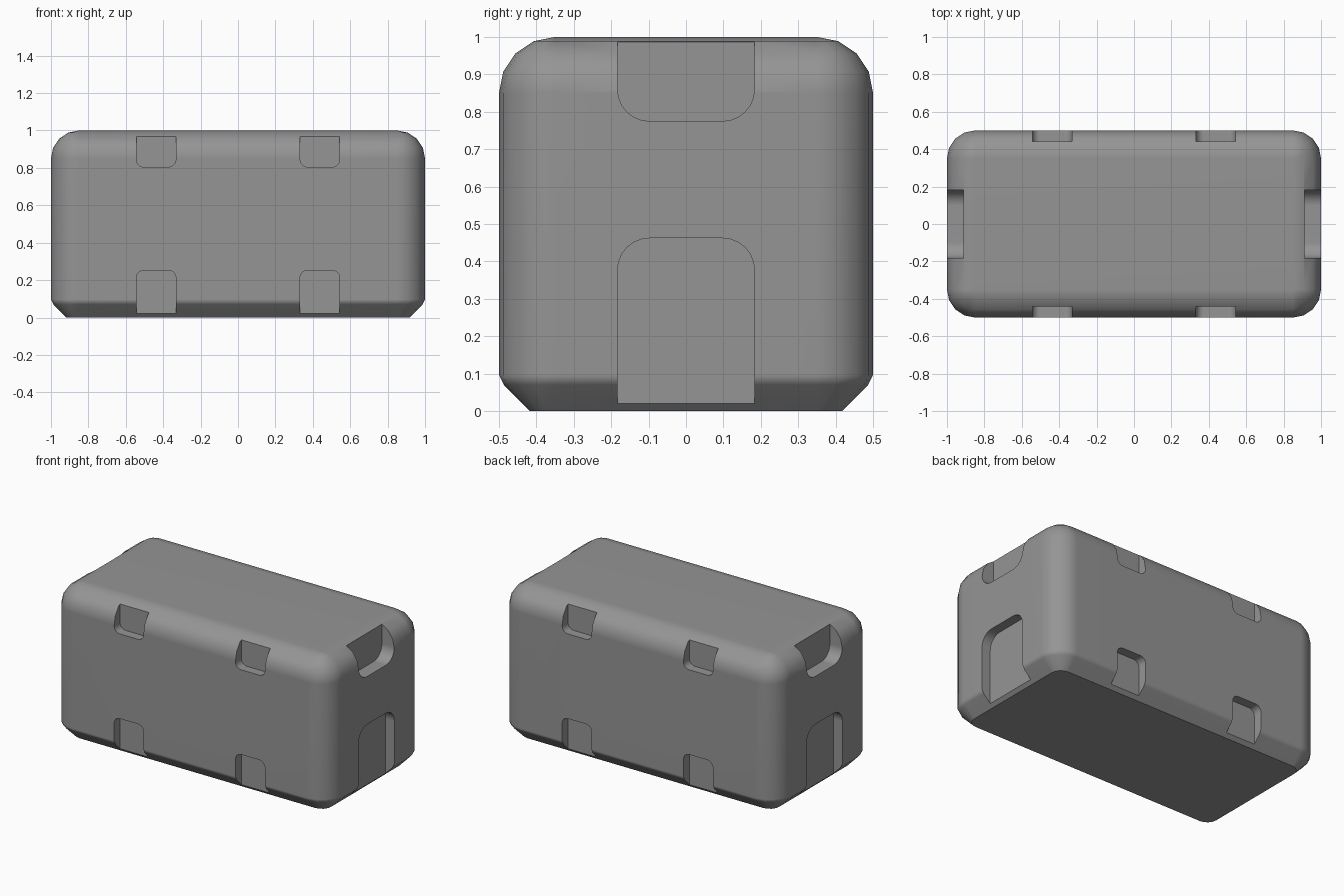
import bpy, bmesh
from math import sin, cos, pi

if "Cube" in bpy.data.objects:
    bpy.data.objects.remove(bpy.data.objects["Cube"])

R, SEG = 0.15, 4


def new_object(name, bm):
    bmesh.ops.recalc_face_normals(bm, faces=bm.faces)
    mesh = bpy.data.meshes.new(name)
    bm.to_mesh(mesh)
    bm.free()
    obj = bpy.data.objects.new(name, mesh)
    bpy.context.collection.objects.link(obj)
    return obj


def rounded_ring(bm, z, inset):
    """Rounded rectangle around the crate, pulled in by inset."""
    r = R - inset
    ring = []
    for q, (sx, sy) in enumerate([(1, 1), (-1, 1), (-1, -1), (1, -1)]):
        for i in range(SEG + 1):
            a = (q + i / SEG) * pi / 2
            ring.append(bm.verts.new((sx * (1 - R) + r * cos(a), sy * (0.5 - R) + r * sin(a), z)))
    return ring


# Crate body: chamfered foot, straight walls, rounded top edge
levels = [(0, 0.082), (0.07, 0.013), (0.097, 0)]
levels += [(1 - R + R * sin(i * pi / 8), R - R * cos(i * pi / 8)) for i in range(5)]
bm = bmesh.new()
rings = [rounded_ring(bm, z, d) for z, d in levels]
for a, b in zip(rings, rings[1:]):
    n = len(a)
    for i in range(n):
        bm.faces.new((a[i], a[(i + 1) % n], b[(i + 1) % n], b[i]))
bm.faces.new(rings[0])
bm.faces.new(rings[-1])
bmesh.ops.remove_doubles(bm, verts=bm.verts, dist=1e-4)
bmesh.ops.dissolve_degenerate(bm, edges=bm.edges, dist=1e-5)
crate = new_object("crate_body", bm)


def notch(bm, centre, half, z_round, z_open, r, inner, outer, place):
    """Slot prism with two rounded corners at z_round and open at z_open."""
    s = 1 if z_open > z_round else -1
    prof = [(centre - half, z_open)]
    for i in range(7):
        a = i * pi / 12
        prof.append((centre - half + r - r * cos(a), z_round + s * (r - r * sin(a))))
    for i in range(7):
        a = pi / 2 - i * pi / 12
        prof.append((centre + half - r + r * cos(a), z_round + s * (r - r * sin(a))))
    prof.append((centre + half, z_open))
    a = [bm.verts.new(place(u, inner, z)) for u, z in prof]
    b = [bm.verts.new(place(u, outer, z)) for u, z in prof]
    n = len(a)
    for i in range(n):
        bm.faces.new((a[i], a[(i + 1) % n], b[(i + 1) % n], b[i]))
    bm.faces.new(a)
    bm.faces.new(b)


# Notch cutters on all four walls
bm = bmesh.new()
for side in (-1, 1):
    def long_wall(u, d, z, s=side):
        return (u, s * d, z)

    def end_wall(u, d, z, s=side):
        return (s * d, u, z)

    for x in (-0.438, 0.438):
        notch(bm, x, 0.106, 0.805, 1.1, 0.04, 0.44, 0.6, long_wall)
        notch(bm, x, 0.106, 0.252, -0.1, 0.04, 0.44, 0.6, long_wall)
    notch(bm, 0, 0.183, 0.775, 1.1, 0.085, 0.911, 1.1, end_wall)
    notch(bm, 0, 0.183, 0.462, -0.1, 0.085, 0.938, 1.1, end_wall)
cutter = new_object("notch_cutter", bm)
cutter.hide_render = True

mod = crate.modifiers.new("notches", 'BOOLEAN')
mod.operation = 'DIFFERENCE'
mod.solver = 'EXACT'
mod.object = cutter
bpy.context.view_layer.objects.active = crate
crate.select_set(True)
bpy.ops.object.modifier_apply(modifier="notches")
bpy.data.objects.remove(cutter)

# Dark grey finish
dark = bpy.data.materials.new("dark_grey")
dark.diffuse_color = (0.3, 0.3, 0.3, 1)
dark.use_nodes = True
dark.node_tree.nodes["Principled BSDF"].inputs["Base Color"].default_value = dark.diffuse_color
crate.data.materials.clear()
crate.data.materials.append(dark)

# Smooth rounding, crisp notches
bpy.ops.object.shade_smooth_by_angle(angle=0.5)
wn = crate.modifiers.new("clean_normals", 'WEIGHTED_NORMAL')
wn.keep_sharp = True
